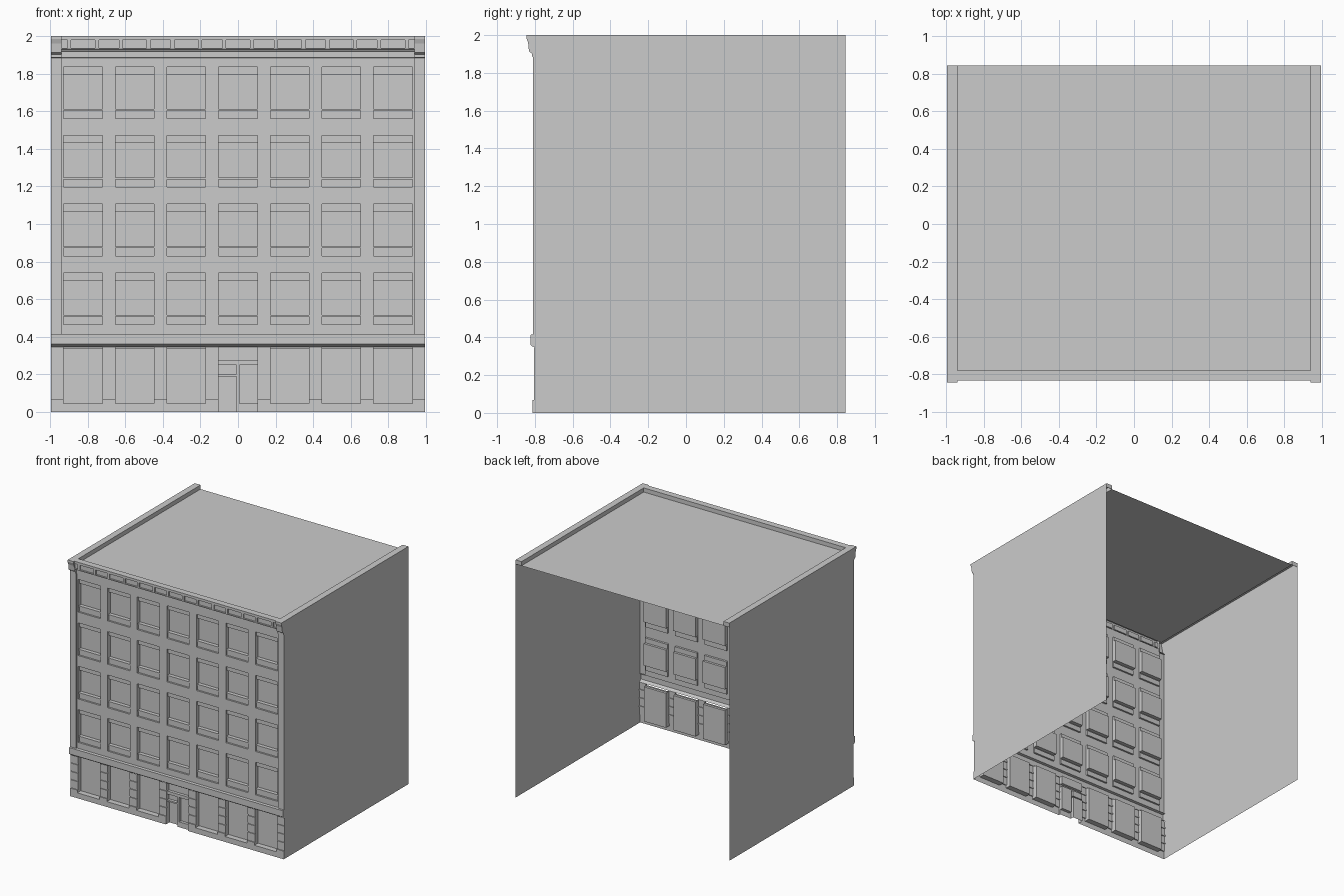
import bpy, bmesh
from mathutils import Vector

if "Cube" in bpy.data.objects:
    bpy.data.objects.remove(bpy.data.objects["Cube"])

W, BACK, TOP, ROOF = 0.995, 0.845, 2.0, 1.965
INX, INY = 0.94, -0.78          # inner faces of the parapet
WALL, STRIP = -0.80, -0.81      # main wall plane and corner strips


def make(name, polys, facing):
    """Open sheet from polygons, normals turned towards a direction."""
    bm = bmesh.new()
    for p in polys:
        bm.faces.new([bm.verts.new(v) for v in p])
    bmesh.ops.remove_doubles(bm, verts=bm.verts, dist=1e-5)
    bmesh.ops.recalc_face_normals(bm, faces=bm.faces)
    d = Vector(facing)
    if sum(f.calc_area() * f.normal.dot(d) for f in bm.faces) < 0:
        bmesh.ops.reverse_faces(bm, faces=bm.faces)
    me = bpy.data.meshes.new(name)
    bm.to_mesh(me)
    bm.free()
    ob = bpy.data.objects.new(name, me)
    bpy.context.collection.objects.link(ob)
    return ob


def relief(name, x0, x1, z0, z1, base, rects):
    """Stepped sheet: rectangles (xa, xb, za, zb, y), later ones win."""
    def breaks(lo, hi, vals):
        return sorted({lo, hi} | {round(v, 4) for v in vals if lo < v < hi})
    xs = breaks(x0, x1, [v for r in rects for v in r[:2]])
    zs = breaks(z0, z1, [v for r in rects for v in r[2:4]])
    nx, nz = len(xs) - 1, len(zs) - 1

    def depth(i, j):
        cx, cz = (xs[i] + xs[i + 1]) / 2, (zs[j] + zs[j + 1]) / 2
        y = base
        for a, b, c, d, v in rects:
            if a < cx < b and c < cz < d:
                y = v
        return y
    D = [[depth(i, j) for j in range(nz)] for i in range(nx)]
    polys = []
    for i in range(nx):
        for j in range(nz):
            xa, xb, za, zb, y = xs[i], xs[i + 1], zs[j], zs[j + 1], D[i][j]
            polys.append([(xa, y, za), (xb, y, za), (xb, y, zb), (xa, y, zb)])
            if i + 1 < nx and D[i + 1][j] != y:
                w = D[i + 1][j]
                polys.append([(xb, y, za), (xb, w, za), (xb, w, zb), (xb, y, zb)])
            if j + 1 < nz and D[i][j + 1] != y:
                w = D[i][j + 1]
                polys.append([(xa, y, zb), (xb, y, zb), (xb, w, zb), (xa, w, zb)])
    return make(name, polys, (0, -1, 0))


def moulding(name, profile, x0, x1, caps=()):
    """Profile of (y, z) points run along x, optional end caps."""
    polys = [[(x0, *a), (x1, *a), (x1, *b), (x0, *b)]
             for a, b in zip(profile, profile[1:])]
    for x in caps:
        polys.append([(x, y, z) for y, z in profile])
    return make(name, polys, (0, -1, 0))


bays = [0.275 * k for k in range(-3, 4)]
HW = 0.103

# ground floor: plinth, coursed piers, shop windows and entrance
rects = [(-W, W, 0, 0.068, -0.812)]
for z in (0.14, 0.21, 0.28):
    rects.append((-W, W, z - 0.005, z + 0.005, -0.797))
for x in bays:
    if abs(x) > 0.1:
        rects += [(x - HW, x + HW, 0.045, 0.345, -0.765),
                  (x - HW, x + HW, 0.335, 0.345, -0.785)]
rects += [(-HW, HW, 0, 0.345, -0.795),
          (-HW, HW, 0.275, 0.345, -0.77),
          (-HW, -0.008, 0, 0.188, -0.765),
          (-HW, -0.008, 0.2, 0.25, -0.77),
          (0.008, HW, 0.045, 0.25, -0.77)]
relief("ground_floor", -W, W, 0, 0.345, -0.804, rects)

# belt course above the shops
belt = [(-0.80, 0.345), (-0.808, 0.351), (-0.814, 0.352), (-0.824, 0.36),
        (-0.824, 0.413), (-0.80, 0.415)]
moulding("belt_course", belt, -W, W)

# upper floors: corner strips and four rows of recessed windows
rects = [(-W, -INX, 0.415, 1.885, STRIP), (INX, W, 0.415, 1.885, STRIP)]
for x in bays:
    for row in range(4):
        z = 0.465 + 0.3655 * row
        a, b = x - HW, x + HW
        rects += [(a, b, z, z + 0.042, -0.785),
                  (a, b, z + 0.042, z + 0.051, -0.793),
                  (a, b, z + 0.051, z + 0.235, -0.762),
                  (a, b, z + 0.235, z + 0.275, -0.782)]
relief("upper_facade", -W, W, 0.415, 1.885, WALL, rects)

# cornice moulding and panelled frieze
moulding("cornice_moulding",
         [(WALL, 1.885), (-0.807, 1.887), (-0.807, 1.918), (-0.818, 1.922),
          (-0.82, 1.928), (-0.834, 1.931)], -INX, INX)
rects = []
for k in range(-7, 8):
    hw = 0.054 if k % 2 else 0.064
    rects.append((0.1375 * k - hw, 0.1375 * k + hw, 1.938, 1.979, -0.822))
relief("cornice_frieze", -INX, INX, 1.931, TOP, -0.834, rects)

# end blocks of the cornice
block = [(WALL, 1.885), (-0.816, 1.887), (-0.816, 1.903), (-0.831, 1.913),
         (-0.836, 1.96), (-0.845, 1.985), (-0.845, TOP), (WALL, TOP)]
for s, side in ((-1, "left"), (1, "right")):
    moulding("cornice_block_" + side, block[:-1], s * W, s * INX)
    make("cornice_return_" + side, [[(s * INX, y, z) for y, z in block]], (-s, 0, 0))

# side walls, following the facade silhouette
outline = ([(BACK, 0), (-0.812, 0), (-0.812, 0.068), (-0.804, 0.068), (-0.804, 0.345)]
           + belt[:-1] + [(STRIP, 0.415), (STRIP, 1.885)] + block[1:-1] + [(BACK, TOP)])
for s, side in ((-1, "left"), (1, "right")):
    make("side_wall_" + side, [[(s * W, y, z) for y, z in outline]], (s, 0, 0))

# parapet around three sides
tops = [[(-INX, -0.834, TOP), (INX, -0.834, TOP), (INX, INY, TOP), (-INX, INY, TOP)]]
for s in (-1, 1):
    tops.append([(s * W, -0.845, TOP), (s * INX, -0.845, TOP), (s * INX, INY, TOP), (s * W, INY, TOP)])
    tops.append([(s * W, INY, TOP), (s * INX, INY, TOP), (s * INX, BACK, TOP), (s * W, BACK, TOP)])
make("parapet_top", tops, (0, 0, 1))
for s, side in ((-1, "left"), (1, "right")):
    make("parapet_inner_" + side, [[(s * INX, INY, ROOF), (s * INX, BACK, ROOF),
                                    (s * INX, BACK, TOP), (s * INX, INY, TOP)]], (-s, 0, 0))
    make("parapet_end_" + side, [[(s * INX, BACK, ROOF), (s * W, BACK, ROOF),
                                  (s * W, BACK, TOP), (s * INX, BACK, TOP)]], (0, 1, 0))
make("parapet_inner_front", [[(-INX, INY, ROOF), (INX, INY, ROOF),
                              (INX, INY, TOP), (-INX, INY, TOP)]], (0, 1, 0))

# flat roof
make("roof", [[(-INX, INY, ROOF), (INX, INY, ROOF), (INX, BACK, ROOF), (-INX, BACK, ROOF)]], (0, 0, 1))
